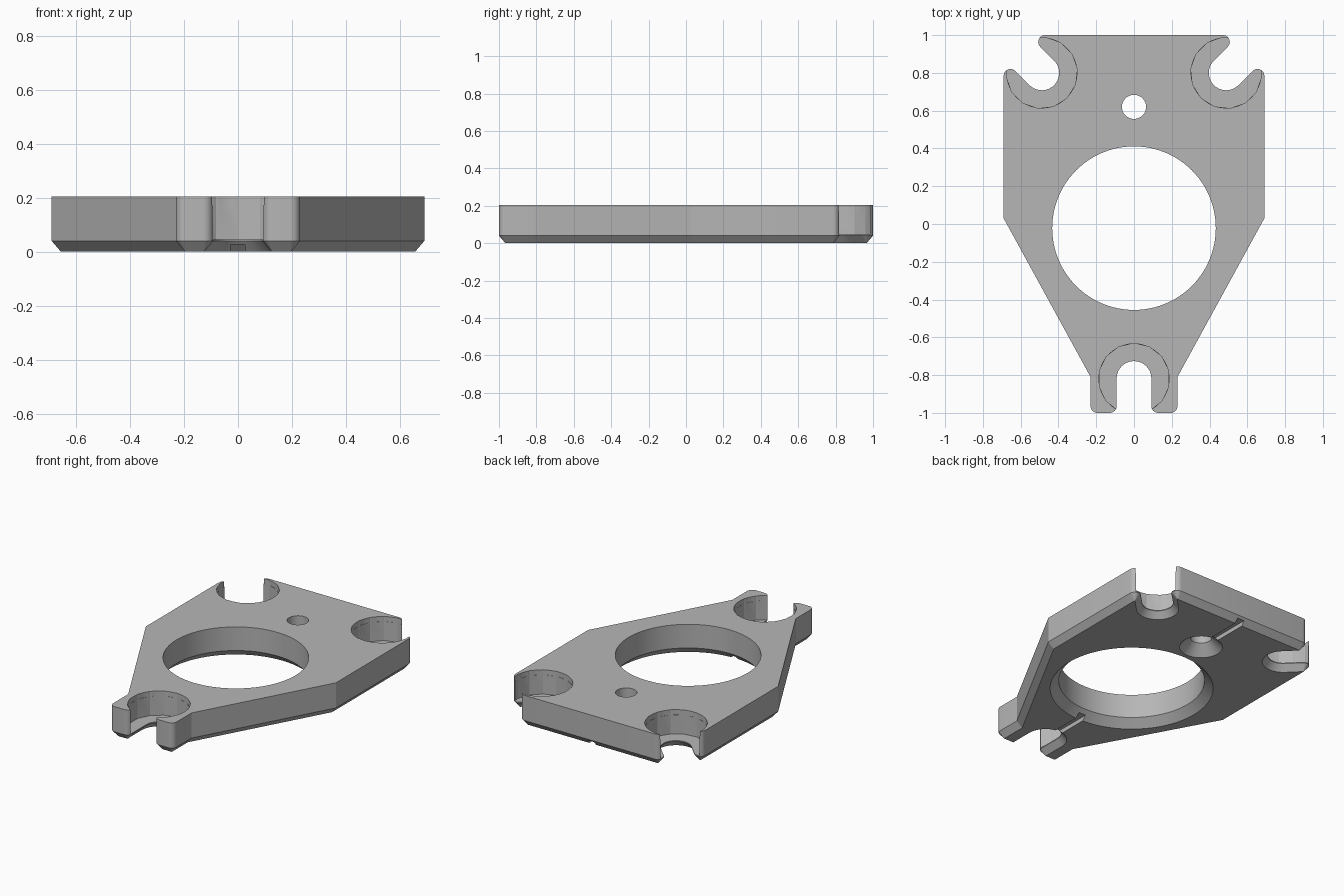
import bpy, bmesh
from math import pi, sin, cos, tan, acos
from mathutils import Vector

if "Cube" in bpy.data.objects:
    bpy.data.objects.remove(bpy.data.objects["Cube"])

TOP = 0.205       # plate thickness
CHAMFER = 0.04    # height of the lower chamfer
INSET = 0.034
FLOOR = 0.046     # pocket floor height

grey = bpy.data.materials.new("plain grey")
grey.use_nodes = True
grey.diffuse_color = (0.47, 0.47, 0.47, 1)
grey.node_tree.nodes["Principled BSDF"].inputs["Base Color"].default_value = grey.diffuse_color


def loft(name, rings):
    """Closed solid through rings of equal point count, given bottom to top."""
    bm = bmesh.new()
    loops = [[bm.verts.new(p) for p in ring] for ring in rings]
    n = len(loops[0])
    for a, b in zip(loops, loops[1:]):
        for i in range(n):
            j = (i + 1) % n
            bm.faces.new((a[i], a[j], b[j], b[i]))
    bm.faces.new(loops[0][::-1])
    bm.faces.new(loops[-1])
    bmesh.ops.recalc_face_normals(bm, faces=bm.faces)
    mesh = bpy.data.meshes.new(name)
    bm.to_mesh(mesh)
    bm.free()
    mesh.materials.append(grey)
    obj = bpy.data.objects.new(name, mesh)
    bpy.context.collection.objects.link(obj)
    return obj


def outline(corners, inset, z):
    """Counter-clockwise polygon moved inwards, with rounded corners."""
    pts = [Vector(c[:2]) for c in corners]
    ring = []
    for i, (p, corner) in enumerate(zip(pts, corners)):
        d1 = (p - pts[i - 1]).normalized()
        d2 = (pts[(i + 1) % len(pts)] - p).normalized()
        n1, n2 = Vector((-d1.y, d1.x)), Vector((-d2.y, d2.x))
        p = p + (n1 + n2) * (inset / (1 + n1.dot(n2)))
        side = 1 if d1.x * d2.y - d1.y * d2.x > 0 else -1
        if corner[2] == 0:
            ring.append((p.x, p.y, z))
            continue
        r = max(corner[2] - side * inset, 0.001)
        turn = acos(max(-1, min(1, d1.dot(d2))))
        start = p - d1 * r * tan(turn / 2)
        steps = 10
        for k in range(steps + 1):
            a = turn * k / steps
            q = start + d1 * r * sin(a) + n1 * side * r * (1 - cos(a))
            ring.append((q.x, q.y, z))
    return ring


def lathe(name, x, y, profile, sides=96, turn=0.0):
    """Upright turned solid from (radius, height) pairs."""
    return loft(name, [[(x + r * cos(turn + 2 * pi * i / sides),
                         y + r * sin(turn + 2 * pi * i / sides), z)
                        for i in range(sides)] for r, z in profile])


def cut(target, cutter):
    mod = target.modifiers.new("cut", 'BOOLEAN')
    mod.operation = 'DIFFERENCE'
    mod.solver = 'EXACT'
    mod.object = cutter
    bpy.context.view_layer.objects.active = target
    bpy.ops.object.modifier_apply(modifier=mod.name)
    bpy.data.objects.remove(cutter)


# Plate outline with three open slots: right half, then mirrored (x, y, radius)
half = [(0.092, -0.726, 0.0915), (0.092, -1, 0.036), (0.23, -1, 0.036),
        (0.23, -0.81, 0), (0.69, 0.03, 0), (0.69, 0.872, 0.036),
        (0.488, 0.67, 0.0915), (0.358, 0.80, 0.0915), (0.558, 1, 0.036)]
corners = half + [(-x, y, r) for x, y, r in reversed(half)]
plate = loft("mounting_plate", [outline(corners, INSET, 0),
                                outline(corners, 0, CHAMFER),
                                outline(corners, 0, TOP)])

# Large bore and small countersunk hole
cut(plate, lathe("bore_cutter", 0, -0.022,
                 [(0.495, -0.01), (0.433, 0.05), (0.433, 0.3)]))
cut(plate, lathe("hole_cutter", 0, 0.62,
                 [(0.138, -0.01), (0.064, 0.064), (0.064, 0.3)], 48))

# Faceted pockets above each slot, with a rounded lip near the top
for x, y, turn in ((0, -0.82, pi / 2), (0.488, 0.80, 5 * pi / 4),
                   (-0.488, 0.80, -pi / 4)):
    cut(plate, lathe("pocket_cutter", x, y, [(0.188, FLOOR), (0.188, 0.3)], 14, turn))
    cut(plate, lathe("lip_cutter", x, y, [(0.1855, 0.172), (0.1855, 0.31)], 84, turn))

# Narrow grooves on the underside
for y0, y1 in ((-0.78, -0.40), (0.62, 1.1)):
    cut(plate, loft("groove_cutter", [[(-0.025, y0, z), (0.025, y0, z),
                                       (0.025, y1, z), (-0.025, y1, z)]
                                      for z in (-0.02, 0.027)]))

# Smooth curved walls, keep the facets and rims sharp
bpy.ops.object.select_all(action='DESELECT')
plate.select_set(True)
bpy.context.view_layer.objects.active = plate
bpy.ops.object.shade_smooth_by_angle(angle=pi / 9)
